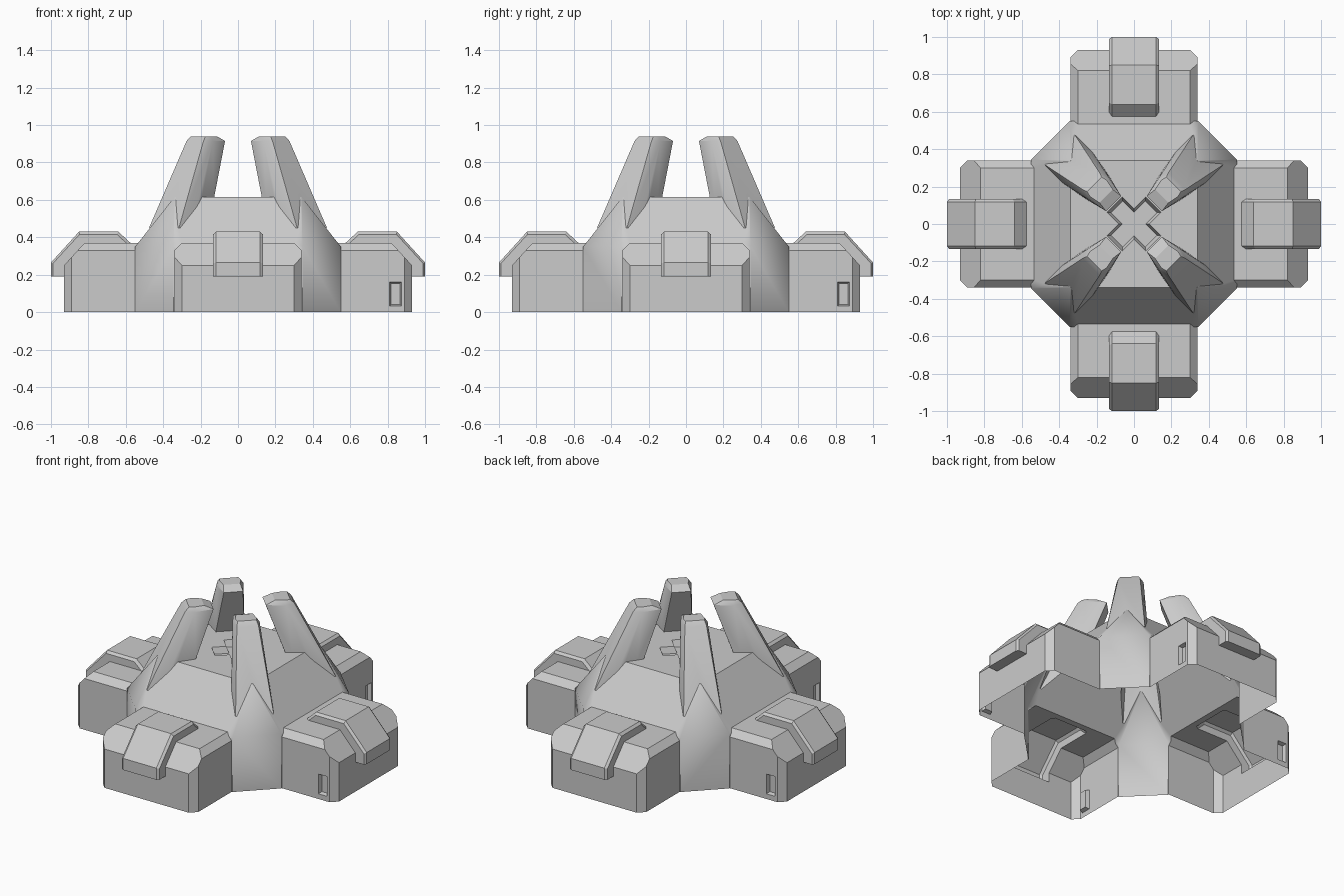
import bpy, bmesh, math
from mathutils import Matrix

cube = bpy.data.objects.get("Cube")
if cube:
    bpy.data.objects.remove(cube, do_unlink=True)

grey = bpy.data.materials.new("plain_grey")
grey.use_nodes = True
colour = (0.6, 0.6, 0.6, 1)
grey.diffuse_color = colour
grey.node_tree.nodes["Principled BSDF"].inputs["Base Color"].default_value = colour


def hull(name, points, angle=0):
    """Convex solid through the points, turned about z."""
    bm = bmesh.new()
    for p in points:
        bm.verts.new(p)
    bmesh.ops.convex_hull(bm, input=bm.verts[:])
    bmesh.ops.dissolve_limit(bm, angle_limit=0.01, verts=bm.verts[:], edges=bm.edges[:])
    bmesh.ops.recalc_face_normals(bm, faces=bm.faces[:])
    bm.transform(Matrix.Rotation(math.radians(angle), 4, 'Z'))
    mesh = bpy.data.meshes.new(name)
    bm.to_mesh(mesh)
    bm.free()
    mesh.materials.append(grey)
    obj = bpy.data.objects.new(name, mesh)
    bpy.context.scene.collection.objects.link(obj)
    return obj


def both(points):
    """Mirror points across y."""
    return [(x, s * y, z) for x, y, z in points for s in (1, -1)]


def combine(target, tool, operation):
    """Apply a boolean and throw the tool away."""
    tool.hide_render = True
    mod = target.modifiers.new("combine", 'BOOLEAN')
    mod.operation = operation
    mod.solver = 'EXACT'
    mod.object = tool
    bpy.context.view_layer.objects.active = target
    bpy.ops.object.modifier_apply(modifier=mod.name)
    bpy.data.objects.remove(tool, do_unlink=True)


# Central dome: square plateau over an eight-sided wall
dome = [(s * 0.34, t * 0.34, 0.615) for s in (1, -1) for t in (1, -1)]
for z in (-0.1, 0.35):
    for s in (1, -1):
        dome += both([(s * 0.345, 0.55, z), (s * 0.55, 0.345, z)])
shell = hull("bunker_shell", dome)

# Arm block with chamfered corner, side and end
arm = both([(0.45, 0.34, -0.15), (0.89, 0.34, -0.15), (0.93, 0.30, -0.15),
            (0.93, 0.30, 0.25), (0.89, 0.34, 0.294), (0.857, 0.34, 0.33),
            (0.45, 0.34, 0.33), (0.82, 0.30, 0.37), (0.45, 0.30, 0.37)])

# Strap pad over the end of each arm, with a thin side bevel
profile = [(1.0, 0.19), (1.0, 0.265), (0.85, 0.43), (0.64, 0.43), (0.575, 0.37), (0.575, 0.19)]
pad = both([(x, 0.118, z) for x, z in profile]
           + [(0.79 + (x - 0.79) * 0.95, 0.133, 0.19 + (z - 0.19) * 0.94) for x, z in profile])

# Leaning pylon: inner, middle and outer (radius, half width) at each height
sections = [(0.45, [(0.325, 0.10), (0.475, 0.125), (0.56, 0.113)]),
            (0.915, [(0.155, 0.057), (0.27, 0.08), (0.325, 0.064)]),
            (0.94, [(0.21, 0.05), (0.27, 0.062), (0.30, 0.055)])]
pylon = both([(r, w, z) for z, ring in sections for r, w in ring])

for k in range(4):
    turn = 90 * k
    combine(shell, hull("arm", arm, turn), 'UNION')
    combine(shell, hull("pad", pad, turn), 'UNION')
    combine(shell, hull("pylon", pylon, turn + 45), 'UNION')

# Door recess on one flank of each arm
door = []
for y, inset in ((-0.36, -0.004), (-0.315, 0.008)):
    for x in (0.81 + inset, 0.875 - inset):
        door += [(x, y, 0.032 + inset), (x, y, 0.162 - inset)]
for k in range(4):
    combine(shell, hull("door_cutter", door, 90 * k), 'DIFFERENCE')

# Cross-shaped recess in the plateau
slot = []
for z, length, width in ((0.65, 0.16, 0.07), (0.575, 0.13, 0.045)):
    slot += both([(length, width, z), (-length, width, z)])
for turn in (45, 135):
    combine(shell, hull("slot_cutter", slot, turn), 'DIFFERENCE')

# Open the underside and shade: dome corners soft, everything else crisp
bm = bmesh.new()
bm.from_mesh(shell.data)
bmesh.ops.bisect_plane(bm, geom=bm.verts[:] + bm.edges[:] + bm.faces[:],
                       plane_co=(0, 0, 0), plane_no=(0, 0, 1), clear_inner=True)
bmesh.ops.remove_doubles(bm, verts=bm.verts[:], dist=0.0002)
for f in bm.faces:
    f.smooth = True
    f.material_index = 0
for e in bm.edges:
    angle = math.degrees(e.calc_face_angle(0))
    low = min(v.co.z for v in e.verts)
    e.smooth = angle < 24 or (angle < 42 and 0.34 < low < 0.36)
bm.to_mesh(shell.data)
bm.free()
